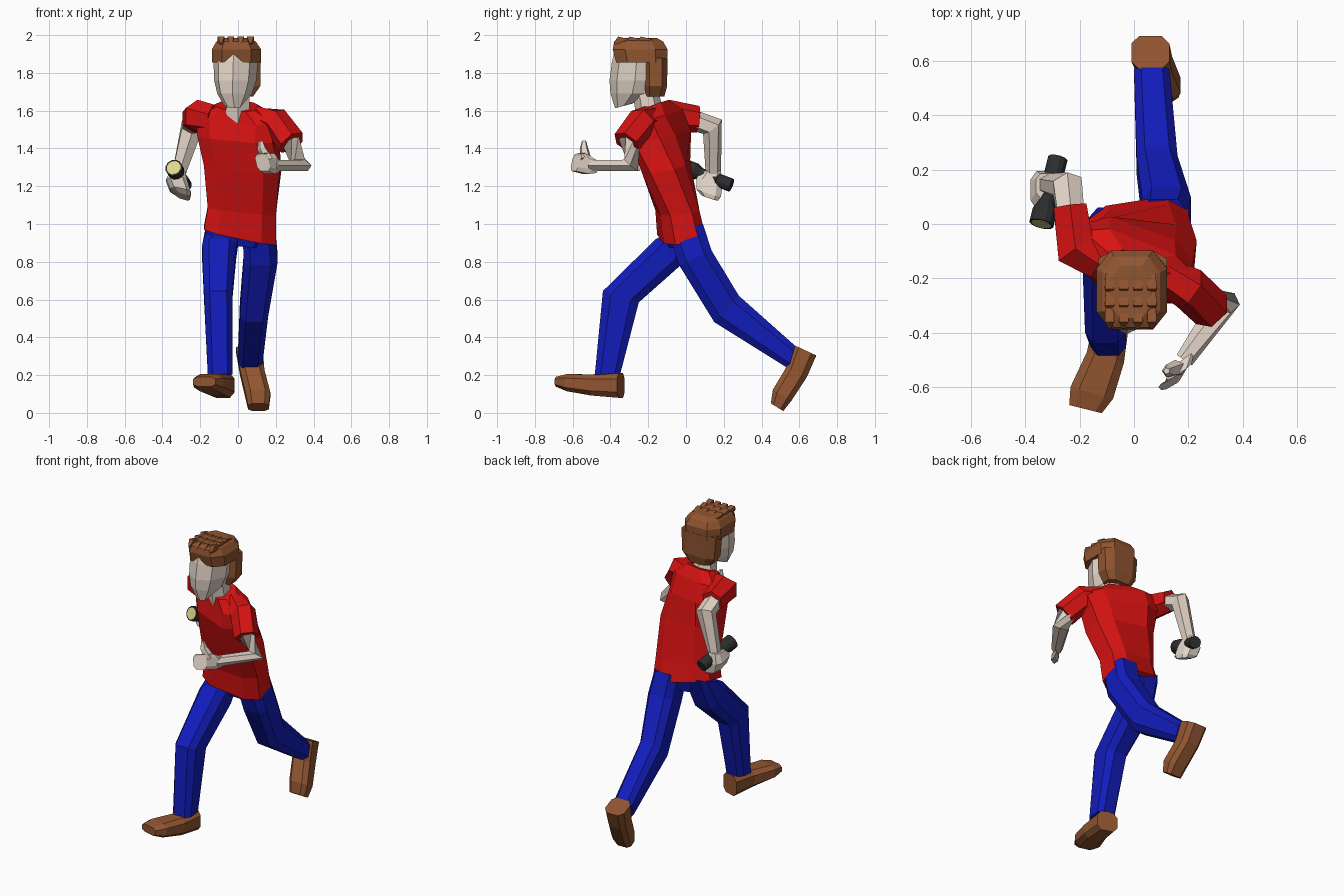
import bpy, bmesh, math
from mathutils import Vector as V


def mat(name, r, g, b):
    m = bpy.data.materials.new(name)
    m.diffuse_color = (r, g, b, 1)
    return m


RED = mat("shirt_red", 0.68, 0.006, 0.006)
BLUE = mat("denim_blue", 0.006, 0.012, 0.5)
BROWN = mat("brown", 0.28, 0.09, 0.03)
SKIN = mat("skin", 0.78, 0.67, 0.58)
BLACK = mat("black", 0.025, 0.027, 0.028)
GLOW = mat("lens_yellow", 0.72, 0.68, 0.26)


def ngon(n, off=0.0):
    return [(math.cos((i + off) * math.tau / n), math.sin((i + off) * math.tau / n)) for i in range(n)]


BOX = [(1, -.55), (1, .55), (.6, 1), (-.6, 1), (-1, .55), (-1, -.55), (-.6, -1), (.6, -1)]
OCT = ngon(8)


def loft(name, rings, m, prof=BOX):
    """Skin through rings of (centre, half axis u, half axis v)."""
    bm = bmesh.new()
    loops = []
    for c, u, v in rings:
        u = V((u, 0, 0)) if isinstance(u, float) else V(u)
        v = V((0, v, 0)) if isinstance(v, float) else V(v)
        loops.append([bm.verts.new(V(c) + u * a + v * b) for a, b in prof])
    n = len(prof)
    for p, q in zip(loops, loops[1:]):
        for i in range(n):
            bm.faces.new((p[i], p[(i + 1) % n], q[(i + 1) % n], q[i]))
    bm.faces.new(loops[0])
    bm.faces.new(loops[-1])
    bmesh.ops.recalc_face_normals(bm, faces=bm.faces)
    me = bpy.data.meshes.new(name)
    bm.to_mesh(me)
    bm.free()
    me.materials.append(m)
    o = bpy.data.objects.new(name, me)
    bpy.context.collection.objects.link(o)
    return o


def limb(name, pts, radii, m, sides=6, ref=(1, 0, 0)):
    """Tube along a path, mitred at the joints."""
    pts = [V(p) for p in pts]
    rings = []
    for i, (p, r) in enumerate(zip(pts, radii)):
        a = (p - pts[i - 1]).normalized() if i else V((0, 0, 0))
        b = (pts[i + 1] - p).normalized() if i < len(pts) - 1 else V((0, 0, 0))
        t = (a + b).normalized()
        u = (V(ref) - t * V(ref).dot(t)).normalized()
        rings.append((p, u * r, t.cross(u) * r))
    return loft(name, rings, m, ngon(sides, 0.5))


# shirt body: hips twist one way, shoulders the other
loft("shirt", [
    ((.01, -.025, .94), (.19, .03, -.04), (0, .11, .02)),
    ((.02, -.045, 1.07), (.18, .02, -.02), (0, .105, .01)),
    ((.025, -.105, 1.30), (.2, -.02, -.02), (.01, .115, .02)),
    ((.0, -.135, 1.46), (.2, -.07, -.02), (.03, .12, .02)),
    ((.0, -.155, 1.565), (.205, -.08, -.025), (.03, .09, .025)),
    ((.0, -.18, 1.625), (.1, -.035, -.01), (.02, .065, .025)),
], RED)

# sleeves
limb("rear_sleeve", [(-.13, -.13, 1.56), (-.215, -.09, 1.57), (-.235, .065, 1.555)], (.075, .088, .07), RED)
limb("front_sleeve", [(.1, -.19, 1.56), (.2, -.235, 1.54), (.285, -.315, 1.43)], (.07, .08, .078), RED)

# arms
limb("rear_arm", [(-.23, .02, 1.555), (-.245, .14, 1.515), (-.315, .145, 1.26)], (.056, .062, .04), SKIN)
limb("front_arm", [(.27, -.3, 1.45), (.335, -.285, 1.31), (.185, -.5, 1.31)], (.058, .055, .034), SKIN, ref=(0, 0, 1))

# hands with thumbs
loft("rear_fist", [
    ((-.32, .14, 1.28), (.04, 0, 0), (0, .045, 0)),
    ((-.325, .125, 1.23), (.055, 0, 0), (0, .07, -.015)),
    ((-.305, .12, 1.17), (.055, 0, -.01), (0, .065, -.02)),
    ((-.29, .125, 1.145), (.035, 0, -.01), (0, .045, -.015)),
], SKIN)
loft("front_fist", [
    ((.19, -.49, 1.305), (.035, .025, 0), (0, 0, .035)),
    ((.165, -.54, 1.32), (.045, .03, 0), (0, -.01, .055)),
    ((.13, -.585, 1.325), (.035, .02, 0), (-.01, .01, .045)),
], SKIN)
limb("front_thumb", [(.16, -.53, 1.34), (.125, -.54, 1.40), (.12, -.54, 1.44)], (.032, .024, .012), SKIN, 5)

# trousers
loft("front_trouser_leg", [
    ((-.08, -.03, .97), .09, (0, .09, .03)),
    ((-.1, -.095, .85), .09, (0, .065, -.07)),
    ((-.105, -.345, .615), .075, (0, .095, -.03)),
    ((-.095, -.415, .205), .065, (0, .068, .005)),
], BLUE)
loft("rear_trouser_leg", [
    ((.11, 0, .97), .085, (0, .09, .03)),
    ((.12, .05, .82), .09, (0, .085, .04)),
    ((.085, .215, .55), .075, (0, .065, .07)),
    ((.065, .56, .295), .065, (0, .018, .06)),
], BLUE)
loft("trouser_seat", [
    ((.02, -.03, .88), (.09, .01, -.01), (0, .06, 0)),
    ((.01, -.03, .97), (.16, .02, -.02), (0, .09, .02)),
], BLUE)

# shoes, lofted heel to toe
loft("front_shoe", [
    ((-.08, -.345, .145), (.062, -.02, 0), (0, 0, .065)),
    ((-.105, -.49, .148), (.068, -.02, 0), (0, 0, .056)),
    ((-.155, -.62, .16), (.078, -.022, 0), (0, 0, .045)),
    ((-.178, -.68, .165), (.06, -.015, 0), (0, 0, .026)),
], BROWN)
loft("rear_shoe", [
    ((.06, .63, .332), .07, (0, .06, -.028)),
    ((.075, .585, .215), .065, (0, .055, -.025)),
    ((.105, .51, .095), .066, (0, .05, -.028)),
    ((.108, .482, .03), .055, (0, .033, -.02)),
], BROWN)

# neck and head, turned slightly
limb("neck", [(0, -.185, 1.55), (0, -.215, 1.70)], (.075, .068), SKIN)
loft("head", [
    ((-.028, -.33, 1.625), .045, (-.01, .045, .012)),
    ((-.018, -.285, 1.69), .092, (.012, .115, 0)),
    ((-.014, -.27, 1.76), .112, (.014, .135, 0)),
    ((-.012, -.262, 1.86), .118, (.013, .13, 0)),
    ((-.012, -.255, 1.95), .1, (.01, .115, 0)),
], SKIN, OCT)

# hair: back of the head, crown and tufts
loft("hair_back", [
    ((0, -.165, 1.675), .08, .05),
    ((0, -.16, 1.73), .118, .06),
    ((-.005, -.16, 1.88), .126, .062),
], BROWN)
loft("hair_crown", [
    ((-.008, -.235, 1.855), .13, .135),
    ((-.008, -.243, 1.925), .13, .145),
    ((-.01, -.25, 1.965), .105, .13),
    ((-.012, -.25, 1.985), .07, .095),
], BROWN)
for i in range(4):
    for j in range(3):
        x, y = -.09 + .052 * i, -.355 + .06 * j
        limb("hair_tuft", [(x, y + .05, 1.965), (x, y, 1.975), (x, y - .025, 1.955)], (.02, .025, .008), BROWN, 4)

# flashlight
tail, front = V((-.28, .24, 1.205)), V((-.34, .0, 1.297))
axis = [tail.lerp(front, t) for t in (0, .3, .32, .68, .8, 1)]
limb("flashlight", axis, (.037, .037, .031, .031, .046, .046), BLACK, 12)
limb("flashlight_lens", [front.lerp(tail, .05), front.lerp(tail, -.008)], (.038, .038), GLOW, 12)
